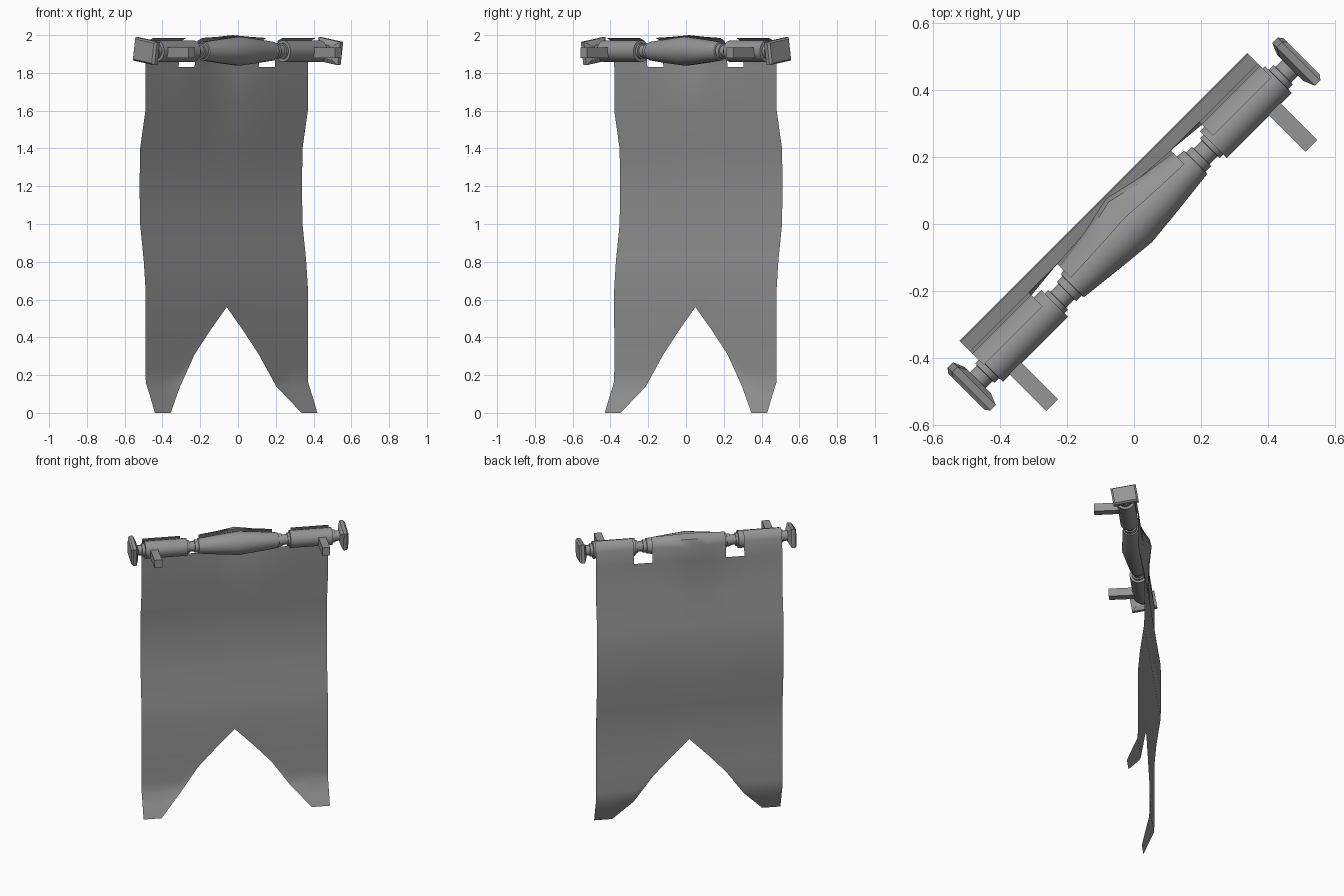
import bpy, bmesh, math
from mathutils import Matrix

cube = bpy.data.objects.get("Cube")
if cube:
    bpy.data.objects.remove(cube, do_unlink=True)

POLE_Z = 1.915
TURN = Matrix.Rotation(math.radians(45), 4, 'Z')   # whole banner stands diagonally

grey = bpy.data.materials.new("mid grey")
grey.use_nodes = True
grey.diffuse_color = (0.3, 0.3, 0.3, 1)
grey.node_tree.nodes["Principled BSDF"].inputs["Base Color"].default_value = (0.3, 0.3, 0.3, 1)


def finish(name, bm, angle=40, recalc=True):
    if recalc:
        bmesh.ops.recalc_face_normals(bm, faces=bm.faces)
    bm.transform(TURN)
    mesh = bpy.data.meshes.new(name)
    bm.to_mesh(mesh)
    bm.free()
    mesh.materials.append(grey)
    obj = bpy.data.objects.new(name, mesh)
    bpy.context.collection.objects.link(obj)
    bpy.ops.object.select_all(action='DESELECT')
    obj.select_set(True)
    bpy.context.view_layer.objects.active = obj
    bpy.ops.object.shade_smooth_by_angle(angle=math.radians(angle))
    return obj


def turned(name, profile, sides, squash=1.0, tilt=0.0, angle=40):
    """Loft rings of (position, radius) along the pole axis."""
    bm = bmesh.new()
    rings = []
    for x, r in profile:
        ring = []
        for i in range(sides):
            a = 2 * math.pi * (i + 0.5) / sides
            y, z = r * math.cos(a), r * math.sin(a) * squash
            ring.append(bm.verts.new((x, y * math.cos(tilt) - z * math.sin(tilt),
                                      POLE_Z + y * math.sin(tilt) + z * math.cos(tilt))))
        rings.append(ring)
    for a, b in zip(rings, rings[1:]):
        for i in range(sides):
            j = (i + 1) % sides
            bm.faces.new((a[i], a[j], b[j], b[i]))
    bm.faces.new(rings[0])
    bm.faces.new(rings[-1])
    return finish(name, bm, angle)


# Pole: swollen grip, necks, collars and sleeves, mirrored about the middle
half = [(0, .078), (.12, .066), (.26, .05), (.262, .042), (.285, .042), (.286, .034),
        (.32, .034), (.321, .043), (.335, .043), (.336, .058), (.61, .058), (.611, .042),
        (.63, .042), (.631, .034), (.675, .034)]
turned("pole", [(-x, r) for x, r in half[:0:-1]] + half, 16)

for side, word in ((1, "left"), (-1, "right")):
    # Slightly rolled, bevelled end blocks
    knob = [(.66, .07), (.675, .116), (.697, .116), (.708, .1)]
    turned(word + "_end_knob", [(side * x, r) for x, r in knob], 4, .76, math.radians(9), 20)

    # Wall bracket reaching to the front
    bm = bmesh.new()
    bmesh.ops.create_cube(bm, size=1, matrix=Matrix.Translation((side * .548 - .008, -.105, 1.907))
                          @ Matrix.Diagonal((.05, .21, .056, 1)))
    finish(word + "_bracket", bm, 20)

# Cloth: hanging sheet with a swallowtail, and three tabs folded over the pole
hem = [(.608, 0), (.49, 0), (.36, .14), (.24, .31), (.12, .44), (0, .56)]
columns = [(-x, z) for x, z in hem] + hem[-2::-1]
drape = [(.007, 0), (.042, .085), (.075, .16), (.078, .22), (.078, .4), (.077, .65), (.09, .8),
         (.118, 1.0), (.122, 1.2), (.118, 1.4), (.078, 1.6), (.078, 1.83)]
fold = [(.068, 1.93), (.055, 1.97), (.02, 1.985)]
swell = {1.6: .01, 1.83: .02, 1.93: .045, 1.97: .045, 1.985: .012}


def drape_depth(z):
    for (y0, z0), (y1, z1) in zip(drape, drape[1:]):
        if z <= z1:
            return y0 + (y1 - y0) * (z - z0) / (z1 - z0)
    return drape[-1][0]


bm = bmesh.new()
grid = []
for x, low in columns:
    bulge = {0: 1.0, .12: .4}.get(abs(x), 0)
    line = []
    for y, z in drape + fold:
        zz = max(z, low)
        if z <= 1.83:
            y = drape_depth(zz)
        y += bulge * swell.get(z, 0)
        if z > 1.95:
            zz += bulge * .015
        line.append(bm.verts.new((x - .007, y, zz)))
    grid.append(line)
for c, (a, b) in enumerate(zip(grid, grid[1:])):
    middle = abs(columns[c][0] + columns[c + 1][0]) / 2
    is_gap = .24 < middle < .36
    for r in range(len(a) - 1):
        if is_gap and r >= len(drape) - 1:
            continue
        bm.faces.new((a[r], b[r], b[r + 1], a[r + 1]))
bmesh.ops.remove_doubles(bm, verts=bm.verts, dist=.0005)
bmesh.ops.dissolve_degenerate(bm, edges=bm.edges, dist=.0005)
loose = [v for v in bm.verts if not v.link_faces]
bmesh.ops.delete(bm, geom=loose, context='VERTS')
finish("banner_cloth", bm, 60)
